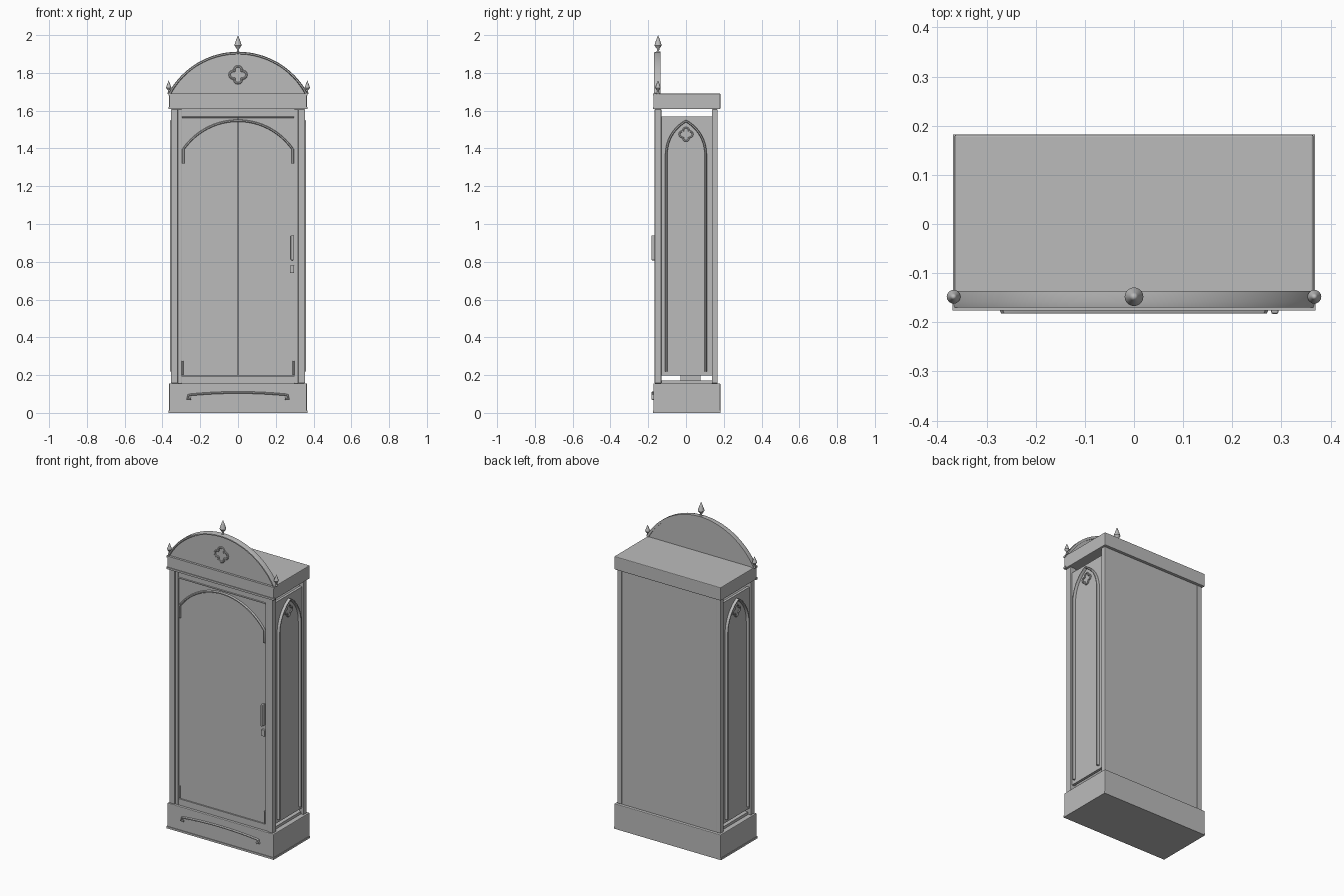
import bpy, bmesh, math

if "Cube" in bpy.data.objects:
    bpy.data.objects.remove(bpy.data.objects["Cube"])

mat = bpy.data.materials.new("warm_grey")
mat.diffuse_color = (0.5, 0.5, 0.5, 1)
mat.use_nodes = True
mat.node_tree.nodes["Principled BSDF"].inputs["Base Color"].default_value = mat.diffuse_color


def finish(name, bm, bevel=0, smooth=False):
    bmesh.ops.recalc_face_normals(bm, faces=bm.faces)
    me = bpy.data.meshes.new(name)
    bm.to_mesh(me)
    bm.free()
    me.materials.append(mat)
    ob = bpy.data.objects.new(name, me)
    bpy.context.collection.objects.link(ob)
    if bevel:
        m = ob.modifiers.new("soft_edges", 'BEVEL')
        m.width, m.segments = bevel, 2
    if smooth:
        bpy.ops.object.select_all(action='DESELECT')
        ob.select_set(True)
        bpy.context.view_layer.objects.active = ob
        bpy.ops.object.shade_smooth_by_angle(angle=math.radians(35))
    return ob


def box(name, x0, x1, y0, y1, z0, z1, bevel=0):
    bm = bmesh.new()
    bmesh.ops.create_cube(bm, size=1)
    for v in bm.verts:
        v.co = ((x0 + x1) / 2 + v.co.x * (x1 - x0),
                (y0 + y1) / 2 + v.co.y * (y1 - y0),
                (z0 + z1) / 2 + v.co.z * (z1 - z0))
    return finish(name, bm, bevel)


def front(d):
    return lambda u, z, t: (u, d + t, z)


def side(s, d):
    return lambda u, z, t: (s * (d - t), u, z)


def slab(name, pts, place, depth):
    """Solid from a flat outline."""
    bm = bmesh.new()
    a, b = ([bm.verts.new(place(u, z, t)) for u, z in pts] for t in (0, depth))
    bm.faces.new(a)
    bm.faces.new(b)
    n = len(pts)
    for i in range(n):
        j = (i + 1) % n
        bm.faces.new((a[i], a[j], b[j], b[i]))
    return finish(name, bm, smooth=True)


def strip(name, pts, width, place, depth, closed=False):
    """Moulding of chamfered section swept along a flat path."""
    bm = bmesh.new()
    n, rings = len(pts), []
    section = [(-.5, 1), (-.5, .35), (-.25, 0), (.25, 0), (.5, .35), (.5, 1)]
    for i, (u, z) in enumerate(pts):
        p = pts[(i - 1) % n] if closed or i else pts[i]
        q = pts[(i + 1) % n] if closed or i < n - 1 else pts[i]
        l = math.hypot(q[0] - p[0], q[1] - p[1])
        nx, nz = -(q[1] - p[1]) / l, (q[0] - p[0]) / l
        rings.append([bm.verts.new(place(u + nx * w * width, z + nz * w * width, t * depth))
                      for w, t in section])
    k = len(section)
    for i in range(n if closed else n - 1):
        a, b = rings[i], rings[(i + 1) % n]
        for j in range(k):
            bm.faces.new((a[j], a[(j + 1) % k], b[(j + 1) % k], b[j]))
    if not closed:
        bm.faces.new(rings[0])
        bm.faces.new(rings[-1])
    return finish(name, bm, smooth=True)


def arc(w, z0, h, n=32):
    """Shallow circular arc from -w to w rising h above z0."""
    r = (w * w + h * h) / (2 * h)
    a = math.asin(w / r)
    return [(r * math.sin(-a + 2 * a * i / n), z0 + h - r + r * math.cos(-a + 2 * a * i / n))
            for i in range(n + 1)]


def quatrefoil(name, cu, cz, r, place):
    pts = []
    for k in range(4):
        c = k * math.pi / 2
        for i in range(9):
            a = c + math.radians(-110 + 220 * i / 8)
            pts.append((cu + r * .55 * math.cos(c) + r * .45 * math.cos(a),
                        cz + r * .55 * math.sin(c) + r * .45 * math.sin(a)))
    strip(name, pts, r * .25, place, .008, True)


def finial(name, x, z, h, r):
    """Turned spike: foot, neck, bulb and point."""
    prof = [(.5, 0), (.5, .08), (.32, .14), (.35, .28), (.75, .38), (1, .46),
            (.85, .56), (.45, .78), (.0, 1)]
    bm = bmesh.new()
    vs = [bm.verts.new((x + r * p, -.148, z + h * q)) for p, q in prof]
    es = [bm.edges.new(e) for e in zip(vs, vs[1:])]
    bmesh.ops.spin(bm, geom=vs + es, cent=(x, -.148, 0), axis=(0, 0, 1),
                   angle=2 * math.pi, steps=20)
    bmesh.ops.remove_doubles(bm, verts=bm.verts, dist=1e-5)
    bmesh.ops.holes_fill(bm, edges=bm.edges, sides=0)
    finish(name, bm, smooth=True)


# plinth and cornice
box("plinth", -.365, .365, -.172, .182, .003, .156, .004)
box("plinth_foot", -.368, .368, -.176, .182, 0, .012)
box("cornice", -.365, .365, -.172, .182, 1.608, 1.69, .004)
box("cornice_lower_lip", -.369, .369, -.176, -.16, 1.608, 1.62)
box("cornice_upper_lip", -.369, .369, -.176, -.16, 1.68, 1.69)

# carcass: back, floor, front rails
box("back_panel", -.335, .335, .15, .164, .156, 1.608)
box("floor_board", -.335, .335, -.13, .15, .15, .172)
box("floor_block", -.3, .3, -.03, .077, .172, .2)
box("bottom_rail", -.32, .32, -.157, -.135, .156, .195)
box("top_rail", -.32, .32, -.157, -.135, 1.57, 1.608)

# doors with a narrow centre gap and a backing strip
for s, n in ((-1, "left"), (1, "right")):
    a, b = sorted((s * .0015, s * .298))
    box(n + "_door", a, b, -.152, -.138, .197, 1.568)
box("door_stop", -.02, .02, -.14, -.13, .197, 1.568)

# posts, side panels and side tracery
for s, n in ((-1, "left"), (1, "right")):
    def sx(a, b):
        return sorted((s * a, s * b))
    box(n + "_front_post", *sx(.318, .355), -.166, -.13, .156, 1.608, .004)
    box(n + "_front_inner_post", *sx(.298, .318), -.16, -.135, .156, 1.608, .003)
    box(n + "_back_post", *sx(.325, .355), .137, .168, .156, 1.608, .004)
    box(n + "_side_panel", *sx(.328, .345), -.132, .14, .198, 1.57)
    # pointed arch built from two large arcs
    w, zs, h = .104, 1.37, .175
    r = (w * w + h * h) / (2 * w)
    top = math.asin(h / r)
    half = [(w - r + r * math.cos(top * i / 12), zs + r * math.sin(top * i / 12))
            for i in range(13)]
    path = [(w, .22)] + half + [(-u, z) for u, z in half[-2::-1]] + [(-w, .22)]
    strip(n + "_side_arch", path, .012, side(s, .361), .018)
    quatrefoil(n + "_side_quatrefoil", 0, 1.475, .035, side(s, .352))

# door arch and corner beads
strip("door_arch", [(-.29, 1.32)] + arc(.29, 1.395, .152) + [(.29, 1.32)], .012, front(-.163), .014)
for s, n in ((-1, "left"), (1, "right")):
    strip(n + "_door_foot_bead", [(s * .293, .2), (s * .293, .275)], .01, front(-.16), .01)
strip("door_frame_bead", [(-.297, 1.565), (.297, 1.565)], .008, front(-.16), .01)

# handle and lock
box("door_handle", .279, .294, -.183, -.15, .808, .94, .004)
box("lock_plate", .274, .297, -.166, -.15, .74, .78, .003)

# plinth moulding
strip("plinth_moulding", [(-.25, .075), (-.268, .075), (-.262, .094)] + arc(.25, .096, .012, 16)
      + [(.262, .094), (.268, .075), (.25, .075)], .011, front(-.182), .014)

# arched pediment
slab("pediment", arc(.355, 1.688, .212), front(-.162), .02)
strip("pediment_rim", arc(.362, 1.69, .215), .014, front(-.17), .034)
quatrefoil("pediment_quatrefoil", 0, 1.79, .045, front(-.168))

# finials
finial("centre_finial", 0, 1.9, .1, .019)
finial("left_finial", -.367, 1.688, .072, .014)
finial("right_finial", .367, 1.688, .072, .014)
